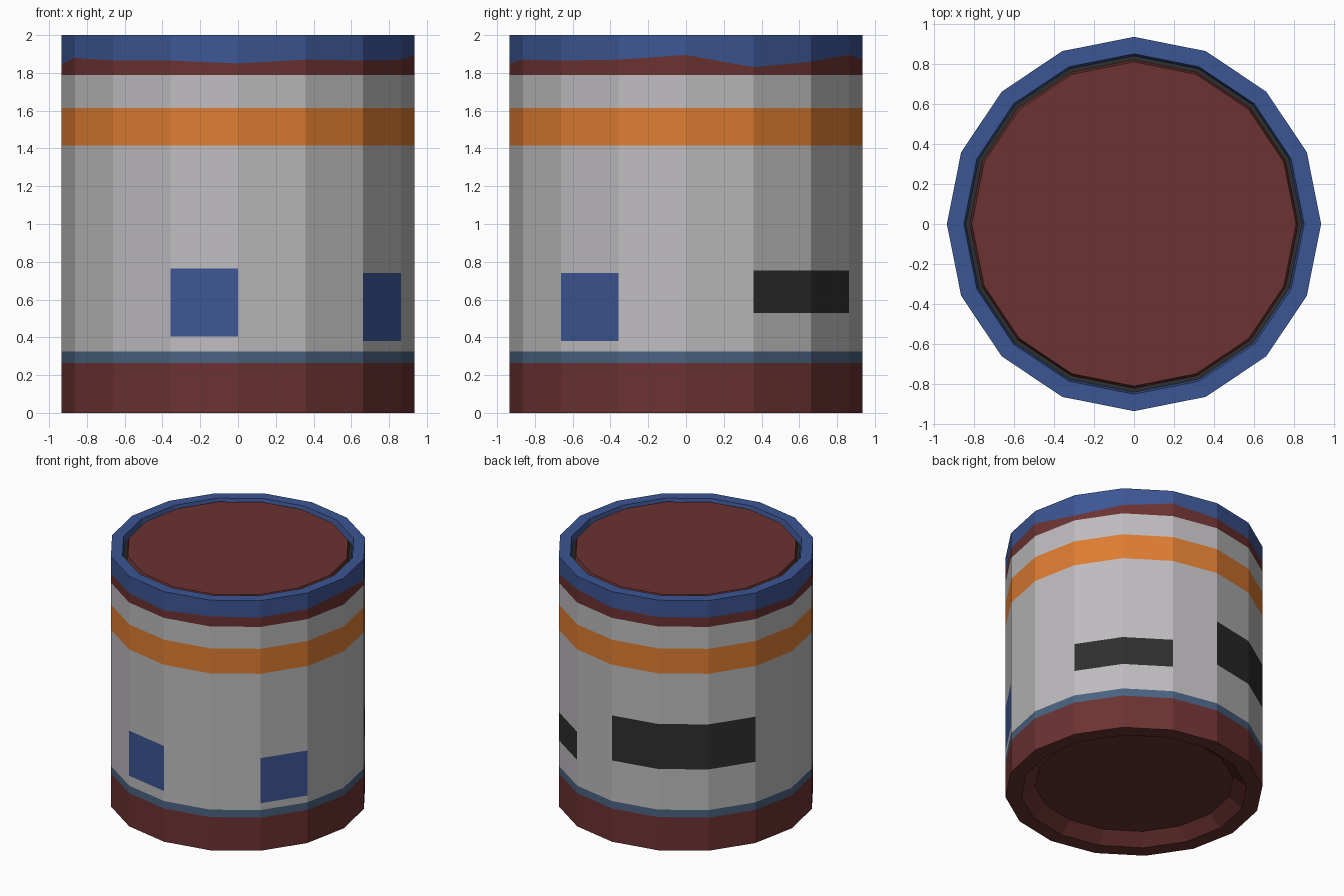
import bpy, bmesh, math

if "Cube" in bpy.data.objects:
    bpy.data.objects.remove(bpy.data.objects["Cube"])

N = 16        # sides
R = 0.935     # outer radius (corner)


def srgb(r, g, b):
    f = lambda c: c / 12.92 if c <= 0.04045 else ((c + 0.055) / 1.055) ** 2.4
    return (f(r / 255), f(g / 255), f(b / 255), 1.0)


COLOURS = {
    "maroon": srgb(108, 50, 50),
    "blue": srgb(60, 86, 148),
    "slate blue": srgb(74, 98, 128),
    "light grey": srgb(190, 188, 190),
    "orange": srgb(222, 125, 50),
    "charcoal": srgb(46, 46, 46),
}
NAMES = list(COLOURS)
MATS = []
for name in NAMES:
    m = bpy.data.materials.new(name)
    m.diffuse_color = COLOURS[name]
    m.use_nodes = True
    m.node_tree.nodes["Principled BSDF"].inputs["Base Color"].default_value = m.diffuse_color
    MATS.append(m)


def point(k, r, z):
    a = 2 * math.pi * k / N
    return (r * math.cos(a), r * math.sin(a), z)


def finish(bm, name):
    bmesh.ops.remove_doubles(bm, verts=bm.verts, dist=1e-5)
    me = bpy.data.meshes.new(name)
    bm.to_mesh(me)
    bm.free()
    for m in MATS:
        me.materials.append(m)
    ob = bpy.data.objects.new(name, me)
    bpy.context.collection.objects.link(ob)
    return ob


def add_face(bm, pts, colour):
    f = bm.faces.new([bm.verts.new(p) for p in pts])
    f.material_index = NAMES.index(colour)


def lathe(name, profile, colours, cap=None):
    """Revolve (radius, z) points; one colour per step; cap closes first or last ring."""
    bm = bmesh.new()
    for (r0, z0), (r1, z1), col in zip(profile, profile[1:], colours):
        for k in range(N):
            add_face(bm, [point(k, r0, z0), point(k + 1, r0, z0),
                          point(k + 1, r1, z1), point(k, r1, z1)], col)
    if cap == "top":
        r, z = profile[-1]
        add_face(bm, [point(k, r, z) for k in range(N)], colours[-1])
    elif cap == "bottom":
        r, z = profile[0]
        add_face(bm, [point(k, r, z) for k in reversed(range(N))], colours[0])
    return finish(bm, name)


# Base: recessed underside and maroon skirt
lathe("base", [(0.72, 0.08), (0.82, 0.0), (R, 0.0), (R, 0.265)],
      ["maroon"] * 3, cap="bottom")

# Wall: stacked bands, with painted panels cut into chosen sides
PANELS = {11: (0.405, 0.765, "blue"), 14: (0.38, 0.74, "blue")}
PANELS.update({k: (0.53, 0.755, "charcoal") for k in (1, 2)})
PANELS.update({k: (0.65, 1.01, "charcoal") for k in (4, 5, 6)})

# Uneven lower edge of the blue paint, per corner
EDGE = [1.895, 1.83, 1.86, 1.895, 1.87, 1.865, 1.865, 1.865,
        1.845, 1.88, 1.865, 1.865, 1.85, 1.87, 1.865, 1.87]

bm = bmesh.new()
for k in range(N):
    bands = [(0.325, "slate blue")]
    if k in PANELS:
        lo, hi, col = PANELS[k]
        bands += [(lo, "light grey"), (hi, col)]
    bands += [(1.415, "light grey"), (1.615, "orange"), (1.79, "light grey"),
              (None, "maroon"), (2.0, "blue")]
    zl = zr = 0.265
    for top, col in bands:
        nl, nr = (EDGE[k], EDGE[(k + 1) % N]) if top is None else (top, top)
        add_face(bm, [point(k, R, zl), point(k + 1, R, zr),
                      point(k + 1, R, nr), point(k, R, nl)], col)
        zl, zr = nl, nr
finish(bm, "wall")

# Top rim with a narrow dark groove inside it
lathe("top_rim", [(R, 2.0), (0.85, 2.0), (0.84, 1.95), (0.82, 1.95)],
      ["blue", "blue", "charcoal"])

# Lid disc, nearly level with the rim
lathe("lid", [(0.82, 1.95), (0.81, 1.99)], ["maroon"], cap="top")
